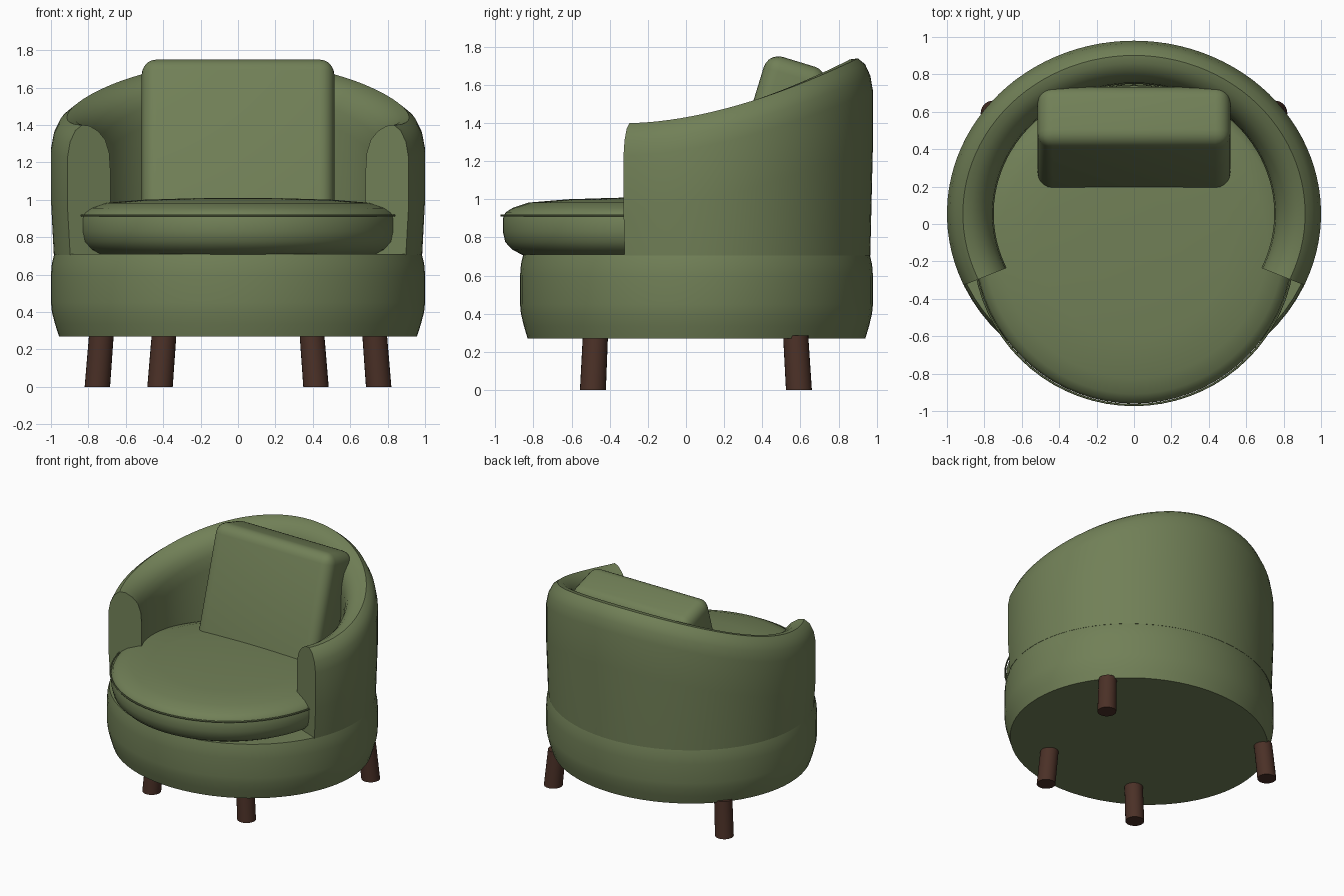
import bpy, bmesh, math
from mathutils import Matrix, Vector

if "Cube" in bpy.data.objects:
    bpy.data.objects.remove(bpy.data.objects["Cube"])


def material(name, rgb):
    m = bpy.data.materials.new(name)
    m.diffuse_color = (*rgb, 1)
    m.use_nodes = True
    m.node_tree.nodes["Principled BSDF"].inputs["Base Color"].default_value = m.diffuse_color
    return m


GREEN = material("olive fabric", (0.165, 0.215, 0.095))
BROWN = material("dark wood", (0.07, 0.03, 0.02))


def finish(name, bm, mat, angle=40):
    bmesh.ops.recalc_face_normals(bm, faces=bm.faces)
    me = bpy.data.meshes.new(name)
    bm.to_mesh(me)
    bm.free()
    me.materials.append(mat)
    ob = bpy.data.objects.new(name, me)
    bpy.context.collection.objects.link(ob)
    bpy.ops.object.select_all(action='DESELECT')
    ob.select_set(True)
    bpy.context.view_layer.objects.active = ob
    bpy.ops.object.shade_smooth_by_angle(angle=math.radians(angle))
    return ob


def oval_lathe(name, profile, rx, ry, cy, n=72, closed=False):
    """Stack of oval rings; profile holds (radius factor, z)."""
    bm = bmesh.new()
    rings = []
    for r, z in profile:
        rings.append([bm.verts.new((rx * r * math.cos(2 * math.pi * i / n),
                                    cy + ry * r * math.sin(2 * math.pi * i / n), z))
                      for i in range(n)])
    pairs = list(zip(rings, rings[1:]))
    if closed:
        pairs.append((rings[-1], rings[0]))
    for a, b in pairs:
        for i in range(n):
            j = (i + 1) % n
            bm.faces.new((a[i], a[j], b[j], b[i]))
    if not closed:
        bm.faces.new(rings[0])
        bm.faces.new(rings[-1])
    return finish(name, bm, GREEN)


# Upholstered base drum
oval_lathe("base", [(0.957, 0.27), (0.978, 0.335), (0.995, 0.40), (1.0, 0.45),
                    (1.0, 0.60), (0.995, 0.66), (0.982, 0.71)], 1.0, 0.925, 0.055)

# Seat cushion with domed top
oval_lathe("seat_cushion", [(0.86, 0.70), (0.94, 0.735), (0.985, 0.775), (1.0, 0.83),
                            (1.0, 0.90), (0.985, 0.93), (0.94, 0.955), (0.84, 0.983),
                            (0.6, 1.0), (0.3, 1.008), (0.05, 1.01)], 0.85, 0.85, -0.11)

# Thin piping around the cushion
oval_lathe("cushion_piping", [(1 + 0.007 * math.cos(k * math.pi / 3),
                               0.915 + 0.006 * math.sin(k * math.pi / 3)) for k in range(6)],
           0.857, 0.858, -0.11, closed=True)


# Wraparound back and arms: a section swept on an oval arc, rising to the rear
def rim_height(y):
    t = max(0.0, (y + 0.28) / 1.15)
    return 1.40 + 0.33 * t ** 1.7


SECTION = [(0.985, None), (1.0, -0.45), (1.0, -0.17), (0.985, -0.09), (0.955, -0.03),
           (0.915, 0.0), (0.87, -0.005), (0.82, -0.035), (0.78, -0.08),
           (0.757, -0.15), (0.75, -0.25), (0.75, None)]


def shell():
    bm = bmesh.new()
    steps = 64
    a0, a1 = math.radians(-23.5), math.radians(203.5)
    rows = []
    for s in range(steps + 1):
        a = a0 + (a1 - a0) * s / steps
        h = rim_height(0.055 + 0.925 * 0.9 * math.sin(a))
        row = []
        for r, dz in SECTION:
            z = 0.705 if dz is None else h + dz
            row.append(bm.verts.new((r * math.cos(a), 0.055 + 0.925 * r * math.sin(a), z)))
        rows.append(row)
    m = len(SECTION)
    for a, b in zip(rows, rows[1:]):
        for i in range(m):
            j = (i + 1) % m
            bm.faces.new((a[i], b[i], b[j], a[j]))
    # Arm fronts, softened with a slightly proud inset
    for row, sign in ((rows[0], 1), (rows[-1], -1)):
        face = bm.faces.new(row)
        bmesh.ops.inset_region(bm, faces=[face], thickness=0.03)
        ang = a0 if sign == 1 else a1
        out = Vector((sign * math.sin(ang), -sign * math.cos(ang), 0))
        for v in face.verts:
            v.co += out * 0.015
    finish("back_and_arms", bm, GREEN)


shell()

# Leaning back pillow
bm = bmesh.new()
bmesh.ops.create_cube(bm, size=1, matrix=Matrix.Diagonal((1.03, 0.335, 0.93, 1)))
bmesh.ops.bevel(bm, geom=bm.edges[:], offset=0.08, segments=5, profile=0.5, affect='EDGES')
bm.transform(Matrix.Translation((0, 0.455, 1.276)) @ Matrix.Rotation(math.radians(-17), 4, 'X'))
finish("back_pillow", bm, GREEN)


# Splayed round legs
def leg(name, top, foot):
    bm = bmesh.new()
    n = 24
    rings = [[bm.verts.new((c[0] + r * math.cos(2 * math.pi * i / n),
                            c[1] + r * math.sin(2 * math.pi * i / n), z)) for i in range(n)]
             for c, r, z in ((foot, 0.068, 0.0), (top, 0.066, 0.285))]
    for i in range(n):
        j = (i + 1) % n
        bm.faces.new((rings[0][i], rings[0][j], rings[1][j], rings[1][i]))
    for ring in rings:
        bm.faces.new(ring)
    finish(name, bm, BROWN)


for side, s in (("right", 1), ("left", -1)):
    leg("front_leg_" + side, (s * 0.395, -0.475), (s * 0.417, -0.488))
    leg("back_leg_" + side, (s * 0.73, 0.575), (s * 0.752, 0.592))
